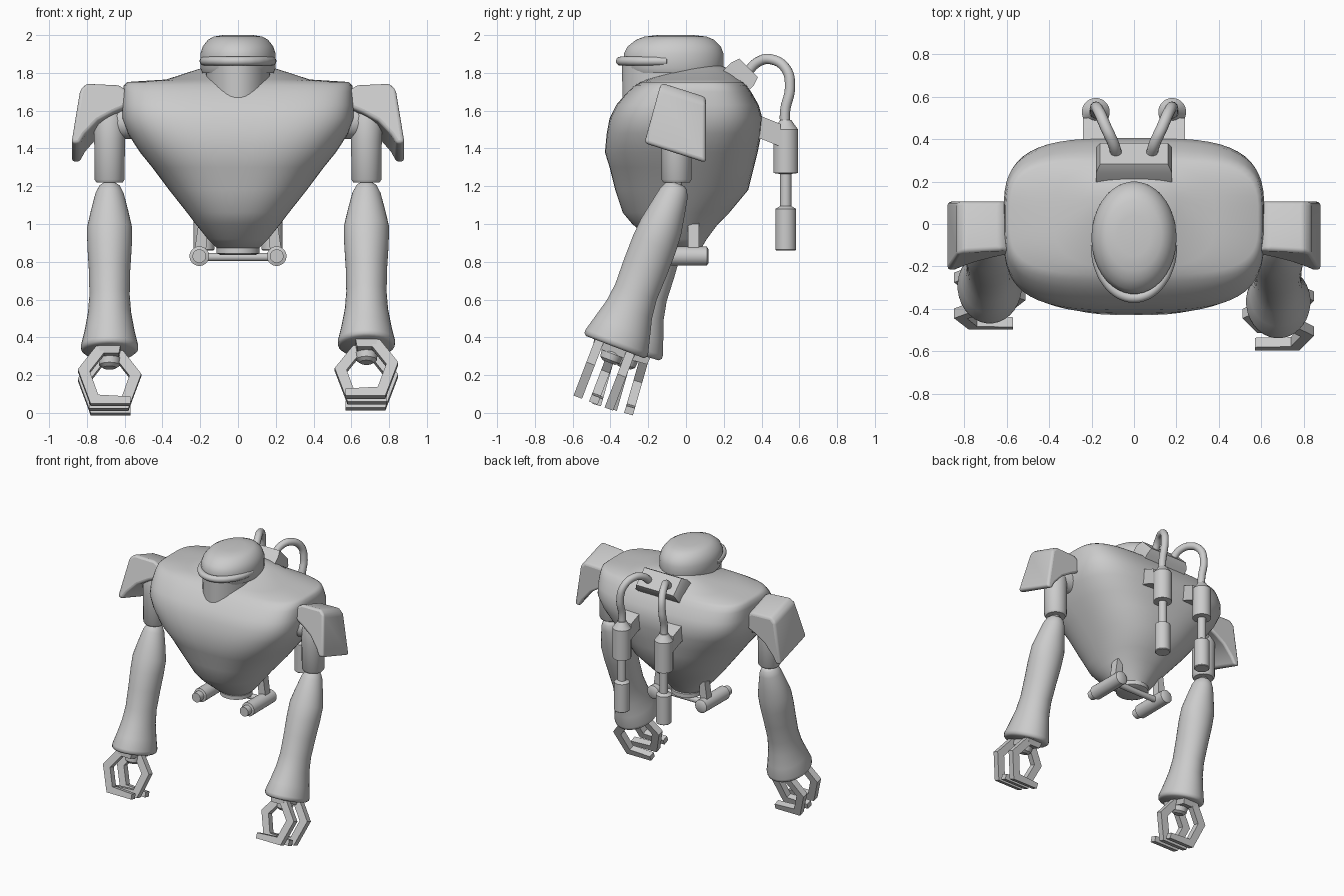
import bpy, bmesh
from math import sin, cos, pi, radians
from mathutils import Matrix, Vector

if "Cube" in bpy.data.objects:
    bpy.data.objects.remove(bpy.data.objects["Cube"])

grey = bpy.data.materials.new("plain_grey")
grey.use_nodes = True
grey.diffuse_color = (0.6, 0.6, 0.6, 1)
grey.node_tree.nodes["Principled BSDF"].inputs["Base Color"].default_value = (0.6, 0.6, 0.6, 1)


def finish(name, bm, angle=35, bevel=0):
    bmesh.ops.recalc_face_normals(bm, faces=bm.faces)
    mesh = bpy.data.meshes.new(name)
    bm.to_mesh(mesh)
    bm.free()
    mesh.materials.append(grey)
    mesh.shade_smooth()
    mesh.set_sharp_from_angle(angle=radians(angle))
    obj = bpy.data.objects.new(name, mesh)
    bpy.context.collection.objects.link(obj)
    if bevel:
        mod = obj.modifiers.new("Rounding", "BEVEL")
        mod.width, mod.segments = bevel, 3
    return obj


def skin(name, rings, **kw):
    """Join closed rings of points into a capped solid."""
    bm = bmesh.new()
    rows = [[bm.verts.new(p) for p in ring] for ring in rings]
    n = len(rows[0])
    for a, b in zip(rows, rows[1:]):
        for i in range(n):
            j = (i + 1) % n
            bm.faces.new((a[i], a[j], b[j], b[i]))
    bm.faces.new(rows[0])
    bm.faces.new(rows[-1])
    return finish(name, bm, **kw)


def loft(name, sections, matrix=Matrix(), n=32, **kw):
    """Sections are (height, half width, front y, back y, roundness power)."""
    rings = []
    for z, rx, y0, y1, *p in sections:
        power = 2 / (p[0] if p else 2)
        ring = []
        for i in range(n):
            a = 2 * pi * (i + 0.5) / n
            c, s = cos(a), sin(a)
            x = rx * abs(c) ** power * (1 if c > 0 else -1)
            y = (y1 - y0) / 2 * abs(s) ** power * (1 if s > 0 else -1)
            ring.append(matrix @ Vector((x, (y0 + y1) / 2 + y, z)))
        rings.append(ring)
    return skin(name, rings, **kw)


def turned(name, profile, matrix, n=24, **kw):
    return loft(name, [(z, r, -r, r) for z, r in profile], matrix, n, **kw)


def prism(name, outline, lo, hi, matrix=Matrix(), **kw):
    return skin(name, [[matrix @ Vector((x, y, z)) for x, z in outline] for y in (lo, hi)], **kw)


def hose(name, points, radius):
    curve = bpy.data.curves.new(name, "CURVE")
    curve.dimensions = "3D"
    curve.bevel_depth, curve.bevel_resolution = radius, 4
    curve.use_fill_caps = True
    spline = curve.splines.new("BEZIER")
    spline.bezier_points.add(len(points) - 1)
    for bp, p in zip(spline.bezier_points, points):
        bp.co = p
        bp.handle_left_type = bp.handle_right_type = "AUTO"
    curve.materials.append(grey)
    obj = bpy.data.objects.new(name, curve)
    bpy.context.collection.objects.link(obj)
    bpy.ops.object.select_all(action="DESELECT")
    obj.select_set(True)
    bpy.context.view_layer.objects.active = obj
    bpy.ops.object.convert(target="MESH")
    bpy.ops.object.shade_smooth()


at = Matrix.Translation

# Torso: a tapering rounded hull with a raised back of the collar
loft("torso", [
    (0.87, 0.11, -0.13, 0.08, 2), (0.92, 0.16, -0.19, 0.11, 2.1),
    (1.00, 0.225, -0.285, 0.17, 2.2), (1.06, 0.27, -0.335, 0.23, 2.3),
    (1.18, 0.365, -0.375, 0.33, 2.5), (1.30, 0.455, -0.405, 0.36, 2.7),
    (1.38, 0.52, -0.43, 0.38, 2.9), (1.48, 0.585, -0.42, 0.40, 3.2),
    (1.56, 0.615, -0.405, 0.405, 3.5), (1.63, 0.615, -0.37, 0.385, 3.7),
    (1.70, 0.61, -0.31, 0.345, 3.8), (1.735, 0.605, -0.27, 0.32, 3.8),
    (1.752, 0.585, -0.24, 0.30, 3.6), (1.765, 0.38, -0.21, 0.28, 3),
    (1.82, 0.21, -0.03, 0.23, 2.2), (1.85, 0.06, 0.08, 0.16, 2)], n=56, angle=50)

# Head, neck and brim
loft("neck", [(1.55, 0.165, -0.335, 0.17), (1.86, 0.172, -0.34, 0.17)], n=40)
loft("head", [
    (1.80, 0.19, -0.31, 0.19), (1.825, 0.20, -0.325, 0.20), (1.90, 0.20, -0.33, 0.20),
    (1.94, 0.187, -0.31, 0.185), (1.975, 0.16, -0.265, 0.15),
    (1.992, 0.13, -0.22, 0.11), (2.0, 0.08, -0.15, 0.04)], n=40, angle=50)
hose("brim", [(0.18 * cos(a), -0.10 - 0.247 * sin(a), 1.862)
              for a in (pi * i / 12 for i in range(13))], 0.024)

# Back valve plate
loft("back_plate", [(-0.06, 0.18, -0.085, 0.085, 200), (0.05, 0.18, -0.085, 0.085, 200),
                    (0.095, 0.16, -0.07, 0.07, 200)],
     at((0, 0.265, 1.76)) @ Matrix.Rotation(radians(-45), 4, "X"), n=4)

# Waist flange and cross bar
turned("waist_flange", [(0.835, 0.09), (0.845, 0.115), (0.875, 0.115), (0.89, 0.09)], at((0, -0.02, 0)))
turned("cross_bar", [(-0.2, 0.022), (0.2, 0.022)],
       at((0, 0.03, 0.825)) @ Matrix.Rotation(pi / 2, 4, "Y"))

for s, side in ((1, "left"), (-1, "right")):
    # Back hose, tank, rod and nozzle
    hose(side + "_hose", [(s * x, y, z) for x, y, z in (
        (0.08, 0.32, 1.80), (0.10, 0.385, 1.86), (0.13, 0.45, 1.872), (0.165, 0.53, 1.82),
        (0.18, 0.55, 1.72), (0.18, 0.525, 1.60), (0.18, 0.525, 1.50))], 0.027)
    turned(side + "_tank", [(0.86, 0.05), (0.865, 0.055), (1.08, 0.055), (1.095, 0.03), (1.265, 0.03),
                            (1.27, 0.066), (1.50, 0.066), (1.535, 0.04), (1.55, 0.03)],
           at((s * 0.18, 0.528, 0)))
    prism(side + "_bracket", [(0.32, 1.59), (0.40, 1.57), (0.50, 1.53), (0.50, 1.41), (0.40, 1.45),
                              (0.32, 1.45)],
          -s * 0.18 - 0.06, -s * 0.18 + 0.06, Matrix.Rotation(pi / 2, 4, "Z"))

    # Waist pipes pointing forward, with their struts
    turned(side + "_waist_pipe", [(-0.12, 0.035), (-0.11, 0.05), (0.17, 0.052), (0.175, 0.036), (0.22, 0.036)],
           at((s * 0.205, 0, 0.83)) @ Matrix.Rotation(pi / 2, 4, "X"))
    prism(side + "_waist_strut", [(s * x, z) for x, z in (
        (0.17, 0.84), (0.23, 0.86), (0.21, 1.0), (0.16, 1.02))], 0.01, 0.07)

    # Shoulder pad: a bent shell, wider toward its drooping lower edge
    pad = [(0.58, 1.60, -0.14), (0.59, 1.69, -0.13), (0.63, 1.72, -0.12), (0.80, 1.725, -0.13),
           (0.835, 1.69, -0.145), (0.882, 1.38, -0.22), (0.84, 1.375, -0.22),
           (0.81, 1.43, -0.205), (0.74, 1.51, -0.18), (0.66, 1.56, -0.16)]
    slope = 0.32
    skin(side + "_shoulder_pad",
         [[(s * x, y, z - slope * (y + 0.06)) for x, z, y in pad],
          [(s * x, 0.105, z - slope * 0.165) for x, z, y in pad]], angle=60, bevel=0.018)

    # Upper arm, shoulder link and elbow pin
    turned(side + "_upper_arm", [(1.22, 0.07), (1.235, 0.08), (1.45, 0.082), (1.55, 0.086), (1.62, 0.06)],
           at((s * 0.68, -0.05, 0)))
    turned(side + "_shoulder_link", [(0.5, 0.09), (0.62, 0.09), (0.70, 0.06)],
           at((0, -0.04, 1.54)) @ Matrix.Rotation(s * pi / 2, 4, "Y"))
    turned(side + "_elbow_pin", [(1.15, 0.03), (1.25, 0.03)], at((s * 0.68, -0.05, 0)))

    # Forearm leans forward, more on the left
    lean = -21 if s > 0 else -16
    arm = at((s * 0.68, -0.05, 1.2)) @ Matrix.Rotation(radians(lean), 4, "X")
    loft(side + "_forearm", [(-t, rx, -ry, ry) for t, rx, ry in (
        (-0.015, 0.035, 0.04), (0.0, 0.055, 0.06), (0.04, 0.075, 0.078), (0.14, 0.10, 0.098),
        (0.23, 0.12, 0.115), (0.33, 0.118, 0.122), (0.46, 0.11, 0.122), (0.6, 0.107, 0.118),
        (0.7, 0.115, 0.13), (0.8, 0.133, 0.157), (0.88, 0.152, 0.178),
        (0.9, 0.15, 0.178), (0.912, 0.135, 0.165))], arm, angle=50)
    turned(side + "_wrist", [(-1.0, 0.035), (-0.985, 0.055), (-0.95, 0.06), (-0.93, 0.045), (-0.88, 0.045)], arm)
    loft(side + "_palm", [(-0.95, 0.05, -0.11, 0.11, 200), (-0.90, 0.06, -0.12, 0.12, 200)], arm, n=4)

    # Hooked fingers: two outside, one inside between them
    hook = [(0.03, 0.90), (0.07, 0.91), (0.168, 1.04), (0.10, 1.23), (-0.11, 1.23),
            (-0.11, 1.19), (0.06, 1.18), (0.105, 1.05), (0.03, 0.95)]
    for label, y, way in (("front", -0.088, s), ("back", 0.088, s), ("inner", 0, -s)):
        prism(f"{side}_{label}_finger", [(way * x, -t) for x, t in hook], y - 0.024, y + 0.024, arm)
